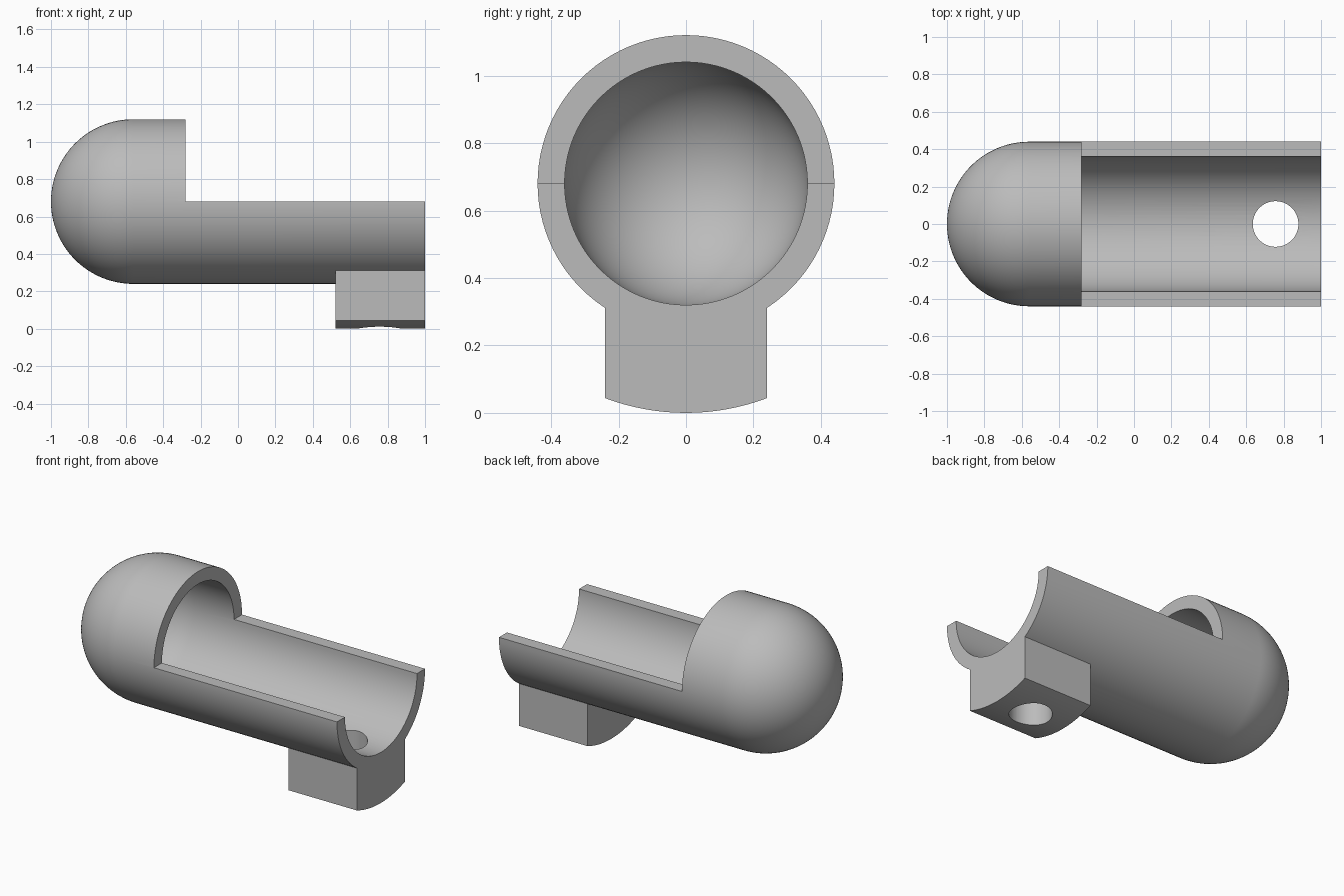
import bpy, bmesh
from math import pi, sin, cos, asin, radians
from mathutils import Matrix, Vector

cube = bpy.data.objects.get("Cube")
if cube:
    bpy.data.objects.remove(cube, do_unlink=True)

AXIS_Z = 0.68                  # height of the tube axis
R_OUT, R_IN = 0.44, 0.36       # tube radii
DOME_X, STEP_X, END_X = -0.56, -0.28, 1.0
BLOCK_X, BLOCK_W = 0.52, 0.24  # block start and half width
HOLE_X, HOLE_R = 0.757, 0.122

grey = bpy.data.materials.new("plain grey")
grey.use_nodes = True
colour = (0.5, 0.5, 0.5, 1)
grey.diffuse_color = colour
grey.node_tree.nodes["Principled BSDF"].inputs["Base Color"].default_value = colour


def finish(name, bm):
    bmesh.ops.recalc_face_normals(bm, faces=bm.faces)
    mesh = bpy.data.meshes.new(name)
    bm.to_mesh(mesh)
    bm.free()
    mesh.materials.append(grey)
    obj = bpy.data.objects.new(name, mesh)
    bpy.context.collection.objects.link(obj)
    return obj


def activate(obj):
    bpy.ops.object.select_all(action='DESELECT')
    obj.select_set(True)
    bpy.context.view_layer.objects.active = obj


def cut(obj, cutter):
    mod = obj.modifiers.new("cut", 'BOOLEAN')
    mod.operation, mod.solver, mod.object = 'DIFFERENCE', 'EXACT', cutter
    activate(obj)
    bpy.ops.object.modifier_apply(modifier=mod.name)


def dome_profile(radius, steps=32):
    """Quarter circle from the pole, then straight to the open end."""
    arc = [(DOME_X - radius * cos(a), radius * sin(a))
           for a in (pi / 2 * i / steps for i in range(steps + 1))]
    return arc + [(END_X, radius)]


# Hollow tube with a domed end, turned about the x axis
bm = bmesh.new()
profile = dome_profile(R_OUT) + dome_profile(R_IN)[::-1]
verts = [bm.verts.new((x, r, AXIS_Z)) for x, r in profile]
edges = [bm.edges.new(pair) for pair in zip(verts, verts[1:])]
bmesh.ops.spin(bm, geom=verts + edges, cent=(0, 0, AXIS_Z), axis=(1, 0, 0),
               angle=2 * pi, steps=96, use_merge=False)
bmesh.ops.remove_doubles(bm, verts=bm.verts, dist=0.0001)
tube = finish("domed_trough", bm)

# Mounting block, curved underneath and seated in the tube wall
def block_arc(radius, steps=16):
    half = asin(BLOCK_W / radius)
    angles = (half * (2 * i / steps - 1) for i in range(steps + 1))
    return [(BLOCK_X, radius * sin(a), AXIS_Z - radius * cos(a)) for a in angles]


bm = bmesh.new()
outline = block_arc(AXIS_Z) + block_arc(R_OUT - 0.01)[::-1]
face = bm.faces.new([bm.verts.new(p) for p in outline])
extruded = bmesh.ops.extrude_face_region(bm, geom=[face], use_keep_orig=True)["geom"]
bmesh.ops.translate(bm, vec=Vector((END_X - BLOCK_X, 0, 0)),
                    verts=[v for v in extruded if isinstance(v, bmesh.types.BMVert)])
block = finish("mounting_block", bm)

# Cutter that opens the upper half of the tube
bm = bmesh.new()
bmesh.ops.create_cube(bm, size=2, matrix=Matrix.Translation((STEP_X + 1, 0, AXIS_Z + 1)))
bmesh.ops.scale(bm, vec=(1.5, 1, 1), verts=bm.verts,
                space=Matrix.Translation((-STEP_X, 0, 0)))
opening = finish("opening_cutter", bm)

# Cutter for the vertical screw hole
bm = bmesh.new()
bmesh.ops.create_cone(bm, cap_ends=True, segments=64, radius1=HOLE_R, radius2=HOLE_R,
                      depth=0.7, matrix=Matrix.Translation((HOLE_X, 0, 0.25)))
hole = finish("hole_cutter", bm)

cut(tube, opening)
cut(tube, hole)
cut(block, hole)
for helper in (opening, hole):
    bpy.data.objects.remove(helper, do_unlink=True)

for part in (tube, block):
    activate(part)
    bpy.ops.object.shade_smooth_by_angle(angle=radians(30))
